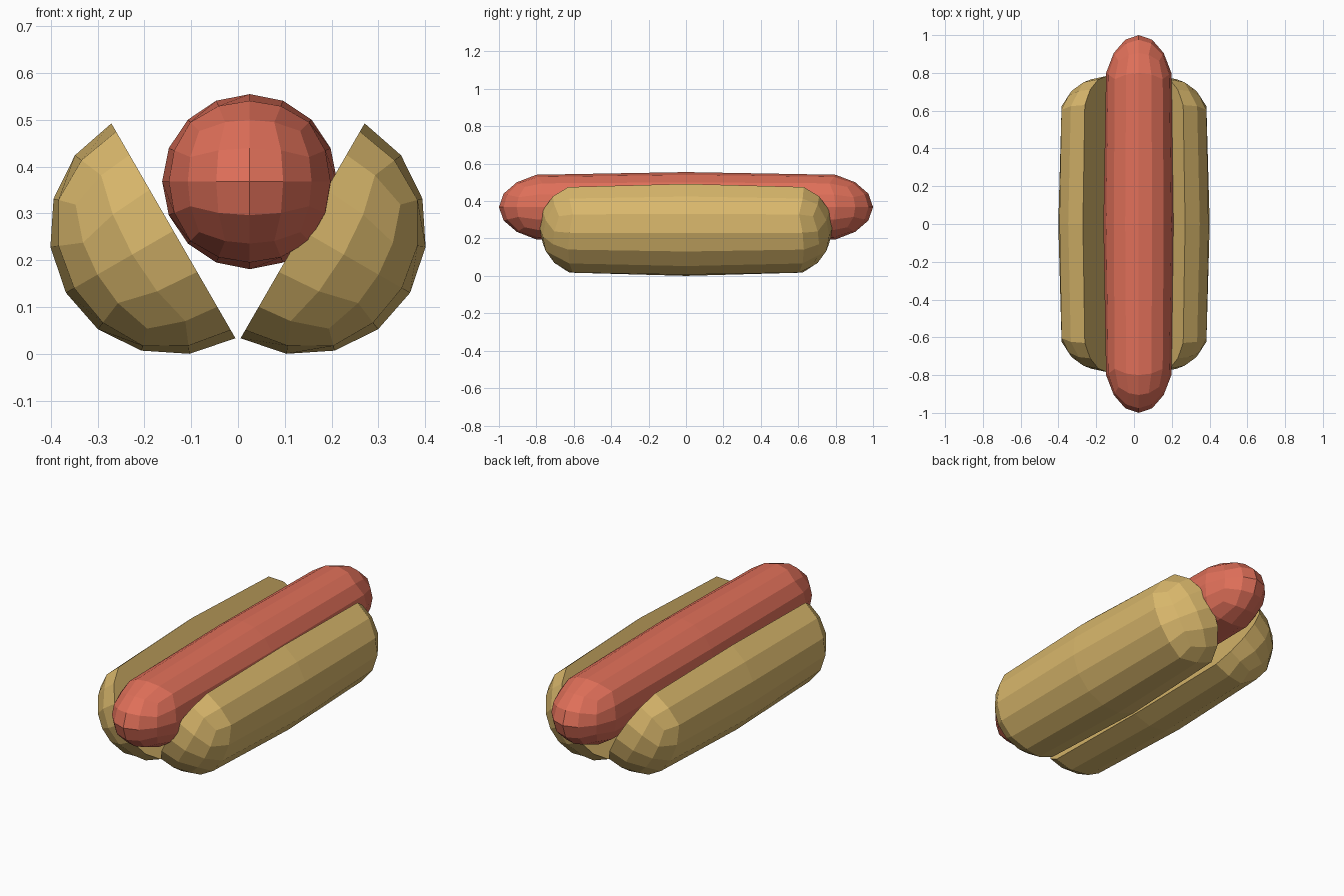
import bpy, bmesh
from math import pi, tan, radians

if "Cube" in bpy.data.objects:
    bpy.data.objects.remove(bpy.data.objects["Cube"])


def material(name, color):
    m = bpy.data.materials.new(name)
    m.diffuse_color = (*color, 1)
    m.use_nodes = True
    m.node_tree.nodes["Principled BSDF"].inputs["Base Color"].default_value = m.diffuse_color
    return m


def rounded_roll(name, radius, half_length, ring_y, mat, half=False):
    """Cube-sphere (16 sides) pulled out along y; optionally sliced at x = 0."""
    bm = bmesh.new()
    bmesh.ops.create_cube(bm, size=2)
    bmesh.ops.subdivide_edges(bm, edges=bm.edges[:], cuts=3, use_grid_fill=True)
    # stretch: shoulder ring lands on ring_y, tip on half_length
    shoulder = radius * 0.3827
    scale = (half_length - ring_y) / (radius - shoulder)
    offset = half_length - scale * radius
    for v in bm.verts:
        for i in range(3):
            v.co[i] = tan(pi / 4 * v.co[i])
        v.co = v.co.normalized() * radius
        y = v.co.y
        if abs(y) > 1e-4:
            v.co.y = scale * y + (offset if y > 0 else -offset)
    if half:
        # keep the -x side and close it with a flat face
        gone = [f for f in bm.faces if f.calc_center_median().x > 1e-4]
        bmesh.ops.delete(bm, geom=gone, context='FACES')
        rim = [e for e in bm.edges if e.is_boundary]
        bmesh.ops.contextual_create(bm, geom=rim)
    bmesh.ops.recalc_face_normals(bm, faces=bm.faces[:])
    me = bpy.data.meshes.new(name)
    bm.to_mesh(me)
    bm.free()
    me.materials.append(mat)
    ob = bpy.data.objects.new(name, me)
    bpy.context.collection.objects.link(ob)
    return ob


meat = material("sausage_red", (0.74, 0.16, 0.10))
bread = material("bread_tan", (0.70, 0.48, 0.15))

# sausage, slightly off to the right
sausage = rounded_roll("sausage", 0.187, 1.0, 0.80, meat)
sausage.location = (0.025, 0, 0.368)

# two bun halves leaning outwards
for side, name in ((-1, "bun_left"), (1, "bun_right")):
    bun = rounded_roll(name, 0.265, 0.785, 0.63, bread, half=True)
    bun.location = (side * 0.138, 0, 0.263)
    # the right half is the left one turned around z
    bun.rotation_euler = (0, radians(-30), 0 if side < 0 else pi)
